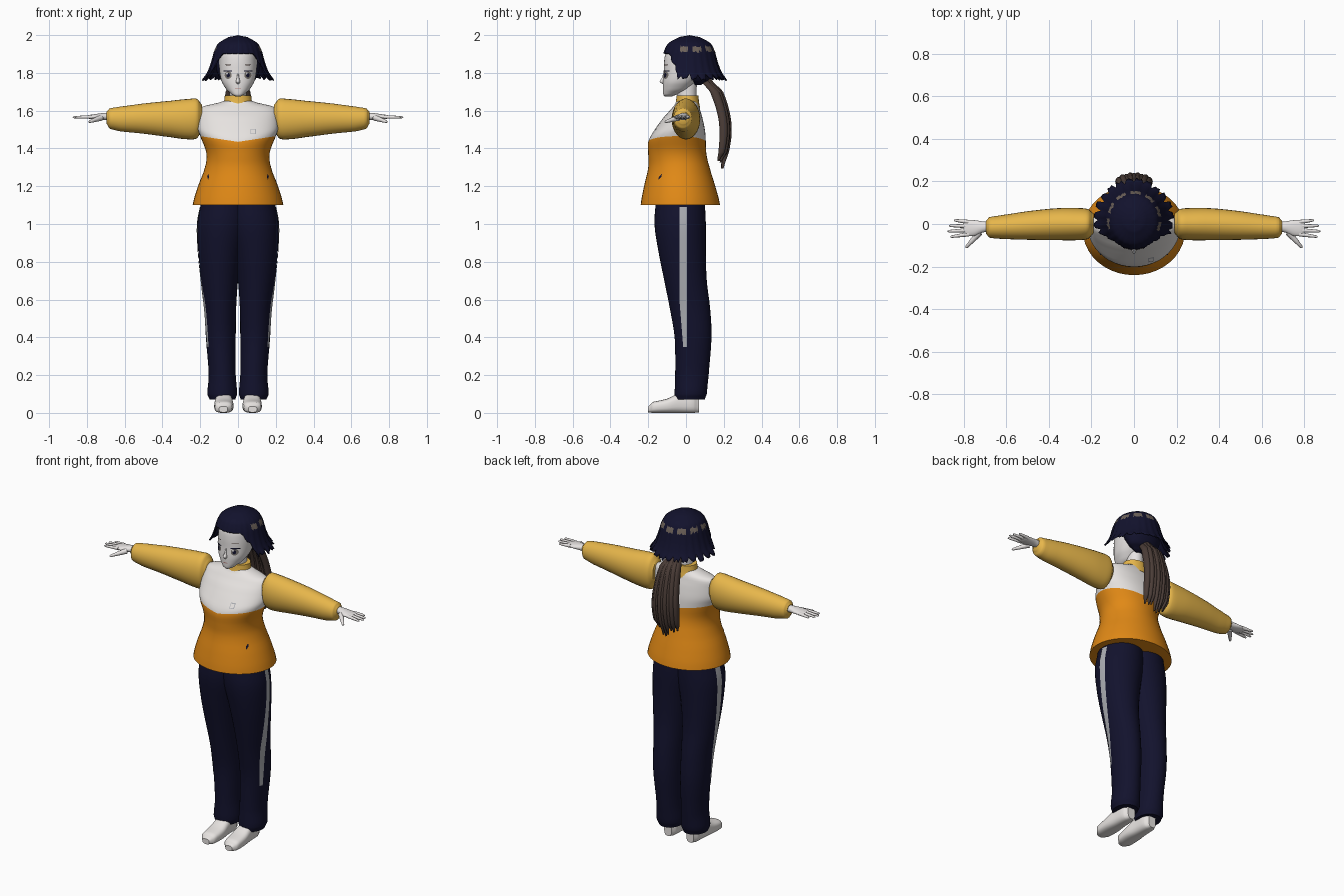
import bpy
import bmesh
import math
import random
from mathutils import Vector
from mathutils.bvhtree import BVHTree

random.seed(4)
if "Cube" in bpy.data.objects:
    bpy.data.objects.remove(bpy.data.objects["Cube"])


def material(name, r, g, b):
    m = bpy.data.materials.new(name)
    m.use_nodes = True
    m.diffuse_color = (r, g, b, 1)
    bsdf = m.node_tree.nodes["Principled BSDF"]
    bsdf.inputs["Base Color"].default_value = (r, g, b, 1)
    bsdf.inputs["Roughness"].default_value = 0.8
    return m


SKIN = material("pale skin", 0.83, 0.8, 0.79)
WHITE = material("white cloth", 0.82, 0.79, 0.77)
ORANGE = material("orange cloth", 0.75, 0.25, 0.008)
YELLOW = material("yellow cloth", 0.8, 0.47, 0.07)
NAVY = material("dark navy", 0.006, 0.006, 0.026)
GREY = material("stripe grey", 0.42, 0.43, 0.46)
BROWN = material("ponytail brown", 0.07, 0.046, 0.038)
SHINE = material("hair highlight", 0.15, 0.12, 0.1)
IRIS = material("iris grey", 0.2, 0.18, 0.16)
MOUTH = material("lip pink", 0.5, 0.25, 0.23)


def finish(name, bm, mats, angle=50, normals=True):
    if normals:
        bmesh.ops.recalc_face_normals(bm, faces=bm.faces)
    me = bpy.data.meshes.new(name)
    bm.to_mesh(me)
    bm.free()
    for m in mats:
        me.materials.append(m)
    ob = bpy.data.objects.new(name, me)
    bpy.context.collection.objects.link(ob)
    bpy.ops.object.select_all(action="DESELECT")
    ob.select_set(True)
    bpy.context.view_layer.objects.active = ob
    bpy.ops.object.shade_smooth_by_angle(angle=math.radians(angle))
    return ob


def dense(rows, sub=4):
    """Smooth the list of section rows; the position column stays linear."""
    out = []
    for i in range(len(rows) - 1):
        p0, p1 = rows[max(i - 1, 0)], rows[i]
        p2, p3 = rows[i + 1], rows[min(i + 2, len(rows) - 1)]
        for k in range(sub):
            u = k / sub
            row = [p1[0] + (p2[0] - p1[0]) * u]
            for a, b, c, d in list(zip(p0, p1, p2, p3))[1:]:
                row.append(b + u * (c - a + u * (2*a - 5*b + 4*c - d + u * (3*b - 3*c + d - a))) / 2)
            out.append(row)
    return out + [list(rows[-1])]


def tube(name, axis, rows, mats, side=1, power=2, sides=28, lift=None, rule=None):
    """Loft oval sections (position, a min, a max, b min, b max) along an axis."""
    bm = bmesh.new()
    rows = dense(rows)
    rings = []
    for t, a0, a1, b0, b1 in rows:
        ring = []
        for k in range(sides):
            th = math.tau * k / sides
            c, s = math.cos(th), math.sin(th)
            a = (a0 + a1) / 2 + (a1 - a0) / 2 * math.copysign(abs(c) ** (2 / power), c)
            b = (b0 + b1) / 2 + (b1 - b0) / 2 * math.copysign(abs(s) ** (2 / power), s)
            x, y, z = {"z": (a, b, t), "x": (t, a, b), "y": (a, t, b)}[axis]
            ring.append(bm.verts.new((x * side, y, z + (lift(x, t) if lift else 0))))
        rings.append(ring)
    for i in range(len(rings) - 1):
        for k in range(sides):
            n = (k + 1) % sides
            f = bm.faces.new((rings[i][k], rings[i][n], rings[i + 1][n], rings[i + 1][k]))
            if rule:
                f.material_index = rule((rows[i][0] + rows[i + 1][0]) / 2)
    bm.faces.new(rings[0])
    cap = bm.faces.new(rings[-1])
    if rule:
        cap.material_index = rule(rows[-1][0])
    return finish(name, bm, mats)


def decal(name, target, cx, cz, w, h, mat, n=14, gap=0.003, turn=0):
    """Thin plate laid on the front of a part."""
    tree = BVHTree.FromObject(target, bpy.context.evaluated_depsgraph_get())
    bm = bmesh.new()

    def put(x, z):
        hit = tree.ray_cast(Vector((x, -1, z)), Vector((0, 1, 0)))[0]
        return bm.verts.new((x, (hit.y if hit else -0.1) - gap, z))
    mid = put(cx, cz)
    rim = [put(cx + w * math.cos(turn + math.tau * k / n), cz + h * math.sin(turn + math.tau * k / n))
           for k in range(n)]
    for k in range(n):
        bm.faces.new((mid, rim[k], rim[(k + 1) % n]))
    return finish(name, bm, [mat], normals=False)


# Jacket with a white yoke above a shallow V
jacket = tube("jacket", "z", [
    (1.1, -.24, .24, -.24, .18), (1.2, -.212, .212, -.222, .155), (1.3, -.175, .175, -.2, .125),
    (1.37, -.168, .168, -.2, .108), (1.435, -.2, .2, -.2, .105), (1.5, -.215, .215, -.165, .1),
    (1.57, -.21, .21, -.115, .085), (1.62, -.19, .19, -.07, .07), (1.65, -.08, .08, -.05, .06)],
    [ORANGE, WHITE], sides=40,
    lift=lambda x, t: .15 * abs(x) * math.exp(-((t - 1.435) / .06) ** 2),
    rule=lambda t: int(t > 1.435))
tube("collar", "z", [(1.61, -.085, .085, -.065, .075), (1.64, -.075, .075, -.055, .07),
                     (1.68, -.07, .07, -.05, .065)], [YELLOW])
decal("badge", jacket, .08, 1.49, .02, .02, GREY, n=4, turn=math.pi / 4)
decal("badge_centre", jacket, .08, 1.49, .014, .014, WHITE, n=4, gap=.005, turn=math.pi / 4)

# Head, neck and face
tube("neck", "z", [(1.6, -.05, .05, -.04, .06), (1.68, -.045, .045, -.045, .055),
                   (1.78, -.045, .045, -.05, .06)], [SKIN])
head = tube("head", "z", [
    (1.674, -.012, .012, -.112, -.075), (1.684, -.032, .032, -.12, -.05),
    (1.71, -.06, .06, -.122, .01), (1.75, -.085, .085, -.122, .05), (1.8, -.097, .097, -.118, .09),
    (1.86, -.1, .1, -.116, .11), (1.91, -.095, .095, -.105, .11), (1.96, -.06, .06, -.06, .08)],
    [SKIN], power=2.2, sides=36)
tube("nose", "z", [(1.74, -.006, .006, -.125, -.11), (1.753, -.011, .011, -.14, -.11),
                   (1.77, -.007, .007, -.13, -.11), (1.8, -.004, .004, -.12, -.11)], [SKIN], sides=10)
decal("mouth", head, 0, 1.716, .015, .0025, MOUTH)


def rod(name, p0, p1, r0, r1, mat):
    """Tapered finger with a rounded tip."""
    bm = bmesh.new()
    p0, p1 = Vector(p0), Vector(p1)
    q = (p1 - p0).to_track_quat("Z", "Y")
    rings = []
    for u, r in ((0, r0), (.5, (r0 + r1) / 2), (.93, r1), (1, r1 * .4)):
        rings.append([bm.verts.new(p0.lerp(p1, u) + q @ Vector(
            (r * math.cos(k * math.tau / 10), r * math.sin(k * math.tau / 10), 0))) for k in range(10)])
    for lo, hi in zip(rings, rings[1:]):
        for k in range(10):
            bm.faces.new((lo[k], lo[k - 1], hi[k - 1], hi[k]))
    bm.faces.new(rings[0])
    bm.faces.new(rings[-1])
    return finish(name, bm, [mat])


LEG = [(1.12, -.05, .195, -.16, .1), (1, -.05, .215, -.167, .105), (.85, -.02, .21, -.145, .105),
       (.7, 0, .195, -.115, .11), (.55, .01, .178, -.085, .128), (.4, .012, .17, -.06, .135),
       (.2, .012, .155, -.057, .12), (.1, .005, .162, -.06, .11), (.07, .015, .15, -.055, .1)]

for side, label in ((1, "left_"), (-1, "right_")):
    # Sleeve and hand
    tube(label + "sleeve", "x", [
        (.19, -.045, .05, 1.5, 1.63), (.215, -.07, .07, 1.455, 1.662), (.26, -.076, .075, 1.448, 1.662),
        (.36, -.076, .074, 1.46, 1.652), (.5, -.074, .06, 1.478, 1.638), (.62, -.07, .042, 1.49, 1.622),
        (.68, -.064, .032, 1.505, 1.612), (.695, -.045, .015, 1.53, 1.595)], [YELLOW], side)
    tube(label + "palm", "x", [
        (.67, -.035, .01, 1.548, 1.59), (.71, -.04, .012, 1.55, 1.588), (.75, -.056, .018, 1.552, 1.583),
        (.785, -.056, .018, 1.556, 1.578), (.8, -.048, .01, 1.56, 1.574)], [SKIN], side)
    for i, (finger, tip) in enumerate((("index", .862), ("middle", .875), ("ring", .868), ("little", .845))):
        rod(label + finger + "_finger", (side * .775, -.048 + i * .019, 1.567),
            (side * tip, -.06 + i * .026, 1.565), .0105, .006, SKIN)
    rod(label + "thumb", (side * .725, -.04, 1.562), (side * .79, -.112, 1.54), .016, .007, SKIN)

    # Trouser leg with side stripe
    tube(label + "trouser_leg", "z", LEG, [NAVY], side, sides=36)
    bm = bmesh.new()
    edge = []
    for z, x0, x1, y0, y1 in dense(LEG):
        if .35 < z < 1.11:
            narrow = .02 * max(0, (.6 - z) / .25)
            pair = []
            for y in (-.035 + narrow, -.015, .004):
                u = (y - (y0 + y1) / 2) / ((y1 - y0) / 2)
                x = (x0 + x1) / 2 + (x1 - x0) / 2 * math.sqrt(1 - u * u) + .003
                pair.append(bm.verts.new((side * x, y, z)))
            edge.append(pair)
    for p, q in zip(edge, edge[1:]):
        for k in range(2):
            loop = (p[k], q[k], q[k + 1], p[k + 1])
            bm.faces.new(loop if side > 0 else loop[::-1])
    finish(label + "stripe", bm, [GREY], normals=False)

    # Shoe
    tube(label + "shoe", "y", [
        (-.2, .055, .1, .003, .035), (-.175, .032, .122, 0, .058), (-.1, .024, .126, 0, .075),
        (-.03, .03, .12, 0, .105), (.04, .035, .115, 0, .105), (.068, .05, .1, .003, .085)],
        [WHITE], side, power=2.8)

    # Eye, lash, brow and pocket mark
    decal(label + "eye", head, side * .052, 1.788, .019, .02, IRIS)
    decal(label + "pupil", head, side * .052, 1.788, .009, .012, NAVY, gap=.005)
    decal(label + "eye_glint", head, side * .052 - .006, 1.797, .005, .005, WHITE, gap=.007)
    decal(label + "lash", head, side * .054, 1.81, .025, .004, NAVY, gap=.005)
    decal(label + "brow", head, side * .052, 1.842, .02, .002, BROWN)
    decal(label + "pocket", jacket, side * .158, 1.25, .005, .016, NAVY, n=4)

# Bobbed hair: a flared dome, open over the face, with jagged ends
DOME = dense([(2, 0), (1.99, .05), (1.96, .1), (1.935, .118), (1.91, .129), (1.85, .145),
              (1.8, .165), (1.755, .195)], 6)


def radius(z):
    for (za, ra), (zb, rb) in zip(DOME, DOME[1:]):
        if z >= zb:
            return ra + (rb - ra) * (za - z) / (za - zb)
    return DOME[-1][1]


bm = bmesh.new()
COLS, STEPS = 96, 24
grid = []
for c in range(COLS):
    th = math.tau * c / COLS
    off = abs(math.degrees(math.atan2(math.sin(th), math.cos(th))))
    drop = min(1, max(0, (off - 38) / 34))
    low = 1.903 - .135 * drop ** 1.3 + drop * (.02 * (c % 4 == 0) + random.uniform(-.008, .012))
    col = []
    for s in range(STEPS + 1):
        z = 2 - (2 - low) * (s / STEPS) ** 1.5
        r = radius(z) * (1 - .03 * (c % 4 == 0) * s / STEPS)
        col.append(bm.verts.new((r * math.sin(th), .018 - (r + .008 * min(1, r / .1)) * math.cos(th), z)))
    grid.append(col)
for c in range(COLS):
    a, b = grid[c - 1], grid[c]
    for s in range(STEPS):
        f = bm.faces.new((a[s], a[s + 1], b[s + 1], b[s]))
        z = f.calc_center_median().z
        f.material_index = int(1.912 < z < 1.938 and 18 < c < COLS - 18 and c % 9 < 6)
bmesh.ops.remove_doubles(bm, verts=bm.verts, dist=.0001)
hair = finish("bobbed_hair", bm, [NAVY, SHINE])
shell = hair.modifiers.new("thickness", "SOLIDIFY")
shell.thickness = .008
tube("under_hair", "z", [(1.735, -.05, .05, .045, .08), (1.76, -.09, .09, .025, .12),
                         (1.82, -.115, .115, -.01, .14), (1.92, -.1, .1, -.02, .13)], [NAVY])

# Ponytail made of overlapping tapered locks
for i in range(-4, 5):
    end = 1.285 + .012 * abs(i) + random.uniform(0, .03)
    back = .004 * (i % 2) - .0012 * i * i
    rows = []
    for z, spread, half, y0, y1 in ((1.77, .006, .01, .09, .13), (1.7, .012, .017, .145, .195),
                                    (1.58, .016, .017, .185, .232), (1.48, .018, .016, .196, .24),
                                    (1.38, .018, .012, .19, .225), (end, .016, .003, .185, .198)):
        rows.append((z, i * spread - half, i * spread + half, y0 + back, y1 + back))
    tube("ponytail_lock", "z", rows, [BROWN], sides=10)
